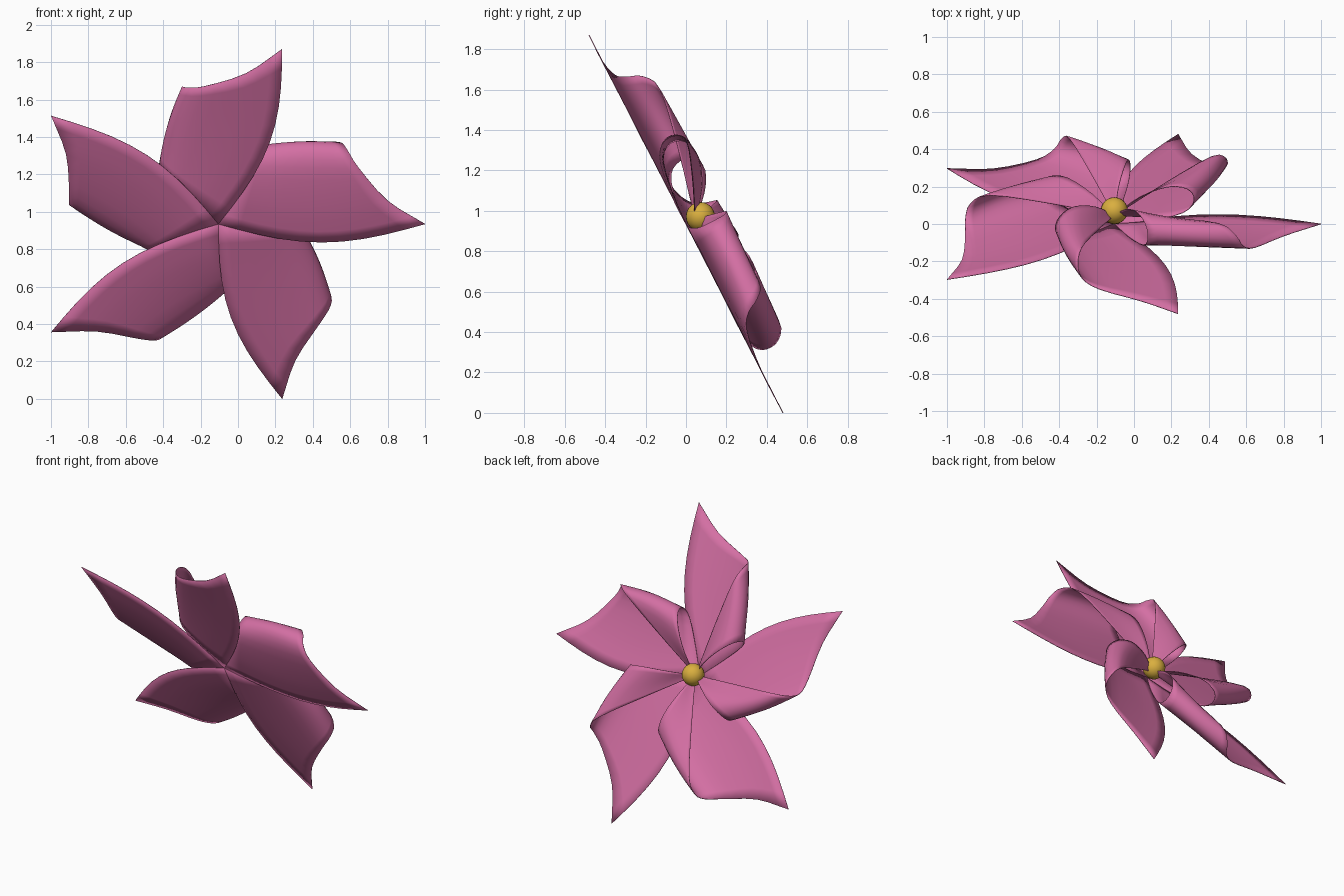
import bpy, bmesh, math
from mathutils import Vector, Matrix

if "Cube" in bpy.data.objects:
    bpy.data.objects.remove(bpy.data.objects["Cube"])


def material(name, rgb):
    m = bpy.data.materials.new(name)
    m.diffuse_color = (*rgb, 1)
    m.use_nodes = True
    m.node_tree.nodes["Principled BSDF"].inputs["Base Color"].default_value = m.diffuse_color
    return m


pink = material("pink", (0.66, 0.16, 0.37))
yellow = material("golden yellow", (0.70, 0.43, 0.05))

# Tilted wheel frame: x across, v up the sheet, n out of the sheet
CENTRE = Vector((-0.105, 0.0, 0.935))
V = Vector((0, -0.457, 0.89))
N = Vector((0, 0.89, 0.457))

# Inner and outer curl of one blade: flat sheet, round the roll, back to the hub (x, v, n)
INNER = [(0, 0, 0), (0.08, 0.17, 0.008), (0.155, 0.335, 0.045), (0.178, 0.39, 0.115),
         (0.165, 0.36, 0.185), (0.12, 0.26, 0.205), (0.06, 0.12, 0.15), (0, 0, 0.05)]
OUTER = [(1.105, 0, 0), (0.905, 0.14, 0.0), (0.75, 0.325, 0.025), (0.69, 0.405, 0.075),
         (0.65, 0.415, 0.145), (0.56, 0.365, 0.19), (0.30, 0.195, 0.135), (0, 0, 0.05)]
# Sideways bow of the sheet along each line
BOW = [-0.11, -0.065, -0.01, 0.015, 0.02, 0.02, 0.01, 0]
STEPS, COLS = 3, 10


def smooth_curve(pts):
    """Catmull-Rom curve through the points."""
    p = [Vector(q) for q in pts]
    p = [2 * p[0] - p[1]] + p + [2 * p[-1] - p[-2]]
    out = []
    for i in range(1, len(p) - 2):
        a, b, c, d = p[i - 1:i + 3]
        for k in range(STEPS):
            t = k / STEPS
            out.append(0.5 * (2 * b + (c - a) * t + (2 * a - 5 * b + 4 * c - d) * t * t
                              + (3 * b - a - 3 * c + d) * t ** 3))
    out.append(p[-2])
    return out


def make_blade(index):
    inner, outer = smooth_curve(INNER), smooth_curve(OUTER)
    bow = [q.x for q in smooth_curve([(b, 0, 0) for b in BOW])]
    turn = Matrix.Rotation(index * math.tau / 5, 3, 'Z')
    bm = bmesh.new()
    grid = []
    for a, b, s in zip(inner, outer, bow):
        row = []
        for j in range(COLS + 1):
            t = j / COLS
            q = a.lerp(b, t)
            q.y += s * math.sin(math.pi * t)
            q = turn @ q
            row.append(bm.verts.new(CENTRE + Vector((q.x, 0, 0)) + V * q.y + N * q.z))
        grid.append(row)
    for r0, r1 in zip(grid, grid[1:]):
        for j in range(COLS):
            bm.faces.new((r0[j], r1[j], r1[j + 1], r0[j + 1]))
    bmesh.ops.remove_doubles(bm, verts=bm.verts[:], dist=0.0005)
    for f in bm.faces:
        f.smooth = True
    me = bpy.data.meshes.new("blade")
    bm.to_mesh(me)
    bm.free()
    me.materials.append(pink)
    ob = bpy.data.objects.new(f"blade_{index + 1}", me)
    bpy.context.collection.objects.link(ob)
    # Paper-thin sheet with softly shaded rims
    thick = ob.modifiers.new("paper", 'SOLIDIFY')
    thick.thickness = 0.004
    thick.offset = 0


# Five curled blades
for i in range(5):
    make_blade(i)

# Round hub pin
bpy.ops.mesh.primitive_uv_sphere_add(segments=24, ring_count=12, radius=0.072,
                                     location=CENTRE + N * 0.08)
hub = bpy.context.object
hub.name = "hub_pin"
hub.data.materials.append(yellow)
bpy.ops.object.shade_smooth()
